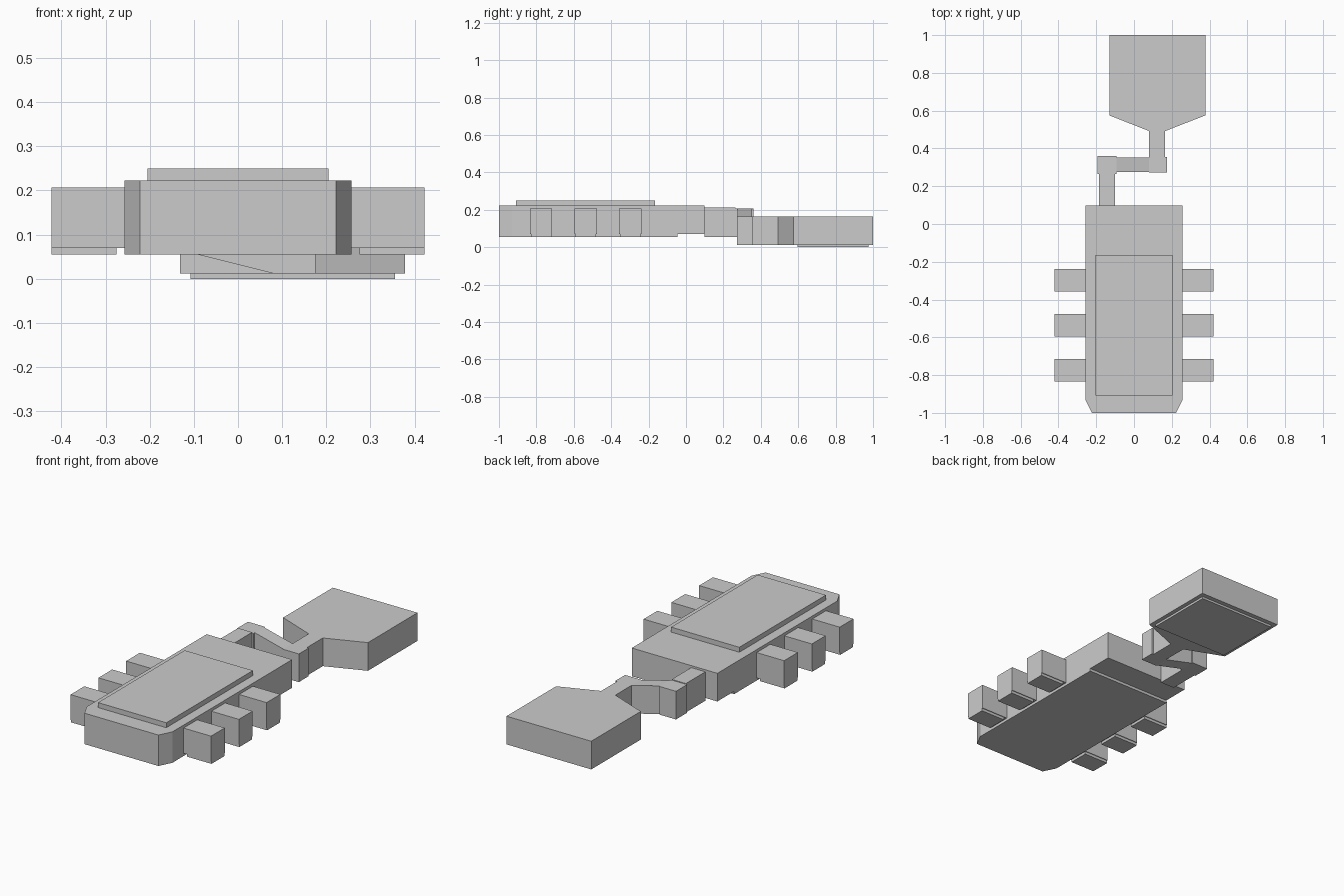
import bpy

if "Cube" in bpy.data.objects:
    bpy.data.objects.remove(bpy.data.objects["Cube"])


def prism(name, pts, lo, hi, axis='z'):
    """Extrude an outline: (x, y) points along z, or (x, z) points along y."""
    def place(p, h):
        return (p[0], p[1], h) if axis == 'z' else (p[0], h, p[1])
    n = len(pts)
    verts = [place(p, lo) for p in pts] + [place(p, hi) for p in pts]
    faces = [tuple(range(n))[::-1], tuple(range(n, 2 * n))]
    faces += [(i, (i + 1) % n, n + (i + 1) % n, n + i) for i in range(n)]
    if axis == 'y':
        faces = [f[::-1] for f in faces]
    mesh = bpy.data.meshes.new(name)
    mesh.from_pydata(verts, [], faces)
    obj = bpy.data.objects.new(name, mesh)
    bpy.context.collection.objects.link(obj)
    return obj


def box(name, x0, x1, y0, y1, z0, z1):
    return prism(name, [(x0, y0), (x1, y0), (x1, y1), (x0, y1)], z0, z1)


def body_outline(back):
    return [(-.222, -1), (.222, -1), (.257, -.93), (.257, back),
            (-.257, back), (-.257, -.93)]


# Main body with chamfered front corners, underside plate and lid
prism("body", body_outline(.098), .07, .223)
prism("body_underside", body_outline(-.046), .055, .07)
box("lid", -.205, .205, -.908, -.165, .223, .25)

# Three side legs per side, each with a slightly inset foot
for i, y in enumerate((-.775, -.536, -.298)):
    leg = box(f"side_leg_{i}", .257, .422, y - .059, y + .059, .07, .207)
    foot = box(f"leg_foot_{i}", .275, .422, y - .055, y + .055, .055, .07)
    for part in (leg, foot):
        mirror = part.modifiers.new("mirror", 'MIRROR')
        mirror.use_axis = (True, False, False)

# Arm from the body, corner block and sloping link
box("arm", -.185, -.1, .098, .265, .055, .212)
box("arm_corner", -.192, -.092, .265, .36, .055, .208)
prism("sloping_link", [(-.092, .055), (.08, .012), (.08, .165), (-.092, .208)],
      .275, .353, axis='y')

# Flat end paddle with tapered shoulders, neck and elbow
prism("paddle", [(.08, .272), (.175, .272), (.175, .355), (.165, .355),
                 (.165, .492), (.378, .575), (.378, 1), (-.131, 1),
                 (-.131, .575), (.08, .492)], .012, .165)
box("paddle_underside", -.107, .355, .595, .975, 0, .012)
